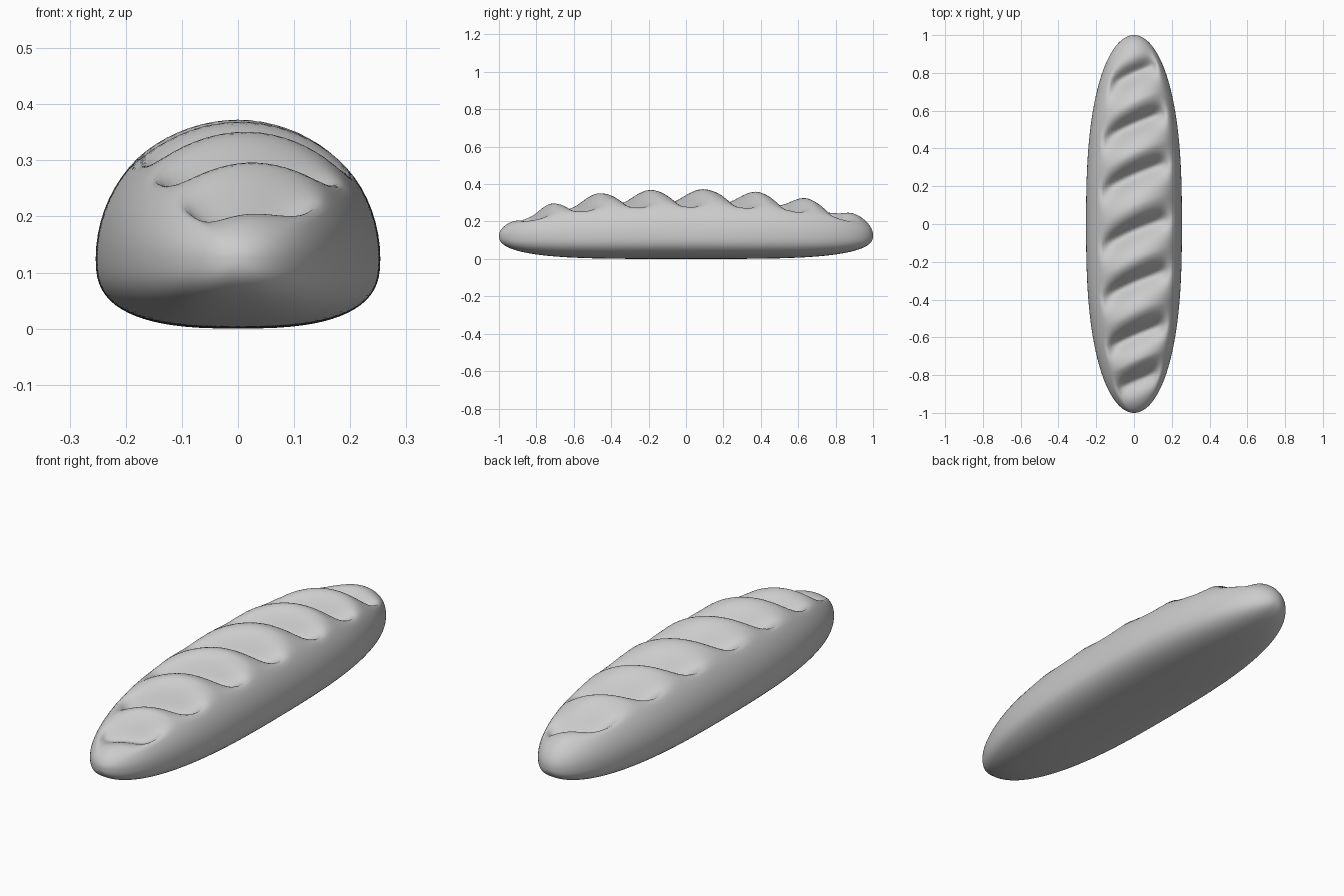
import bpy, bmesh, math

if "Cube" in bpy.data.objects:
    bpy.data.objects.remove(bpy.data.objects["Cube"])

ROWS, SIDES = 280, 72
# scoring cuts: y where each one crosses the crest
CUTS = [-0.835, -0.59, -0.31, -0.035, 0.26, 0.53, 0.80]


def power(v, p):
    return math.copysign(abs(v) ** p, v)


def taper(y, e, p):
    return max(0.0, 1 - abs(y) ** e) ** p


def cut_depth(x, y, w, rise):
    """How far the crust sinks at x, y because of the diagonal cuts."""
    s = (x - 0.01) / max(w, 0.01)
    mask = max(0.0, 1 - (abs(s) / 0.74) ** 3.5)
    total = 0.0
    for c in CUTS:
        u = y - c - 0.45 * x + 0.5 * x * x
        a = 0.078 if u < 0 else 0.058
        total = max(total, math.exp(-(abs(u) / a) ** 1.6))
    return total * mask * min(0.115, rise * 0.55)


def point(y, a):
    w = 0.254 * taper(y, 2.6, 0.5)
    cx, sz = math.cos(a), math.sin(a)
    mid = 0.125
    if sz >= 0:
        # domed crust, a little lower towards the front tip
        rise = 0.253 * taper(y, 2.5, 0.5)
        if y < 0:
            rise *= 1 - 0.25 * abs(y) ** 5
        x = w * cx
        z = mid + rise * sz
        z -= cut_depth(x, y, w, rise) * min(1, sz * 2)
    else:
        # flattened underside
        x = w * power(cx, 2 / 2.7)
        z = mid + 0.125 * taper(y, 4, 0.4) * power(sz, 2 / 2.7)
    return x, y, z


# loaf: lofted rings closed by a pole at each tip
bm = bmesh.new()
rings = []
for i in range(1, ROWS):
    y = math.sin(math.pi * (i / ROWS - 0.5))
    rings.append([bm.verts.new(point(y, math.tau * j / SIDES)) for j in range(SIDES)])
tips = [bm.verts.new((0, s, 0.125)) for s in (-1, 1)]
for r0, r1 in zip(rings, rings[1:]):
    for j in range(SIDES):
        k = (j + 1) % SIDES
        bm.faces.new((r0[j], r0[k], r1[k], r1[j]))
for tip, ring in zip(tips, (rings[0], rings[-1])):
    for j in range(SIDES):
        bm.faces.new((tip, ring[j], ring[(j + 1) % SIDES]))
bmesh.ops.recalc_face_normals(bm, faces=bm.faces)
for f in bm.faces:
    f.smooth = True

mesh = bpy.data.meshes.new("bread_loaf")
bm.to_mesh(mesh)
bm.free()
loaf = bpy.data.objects.new("bread_loaf", mesh)
bpy.context.collection.objects.link(loaf)

# soften the crust slightly
soft = loaf.modifiers.new("soften", 'SMOOTH')
soft.factor = 0.5
soft.iterations = 3
